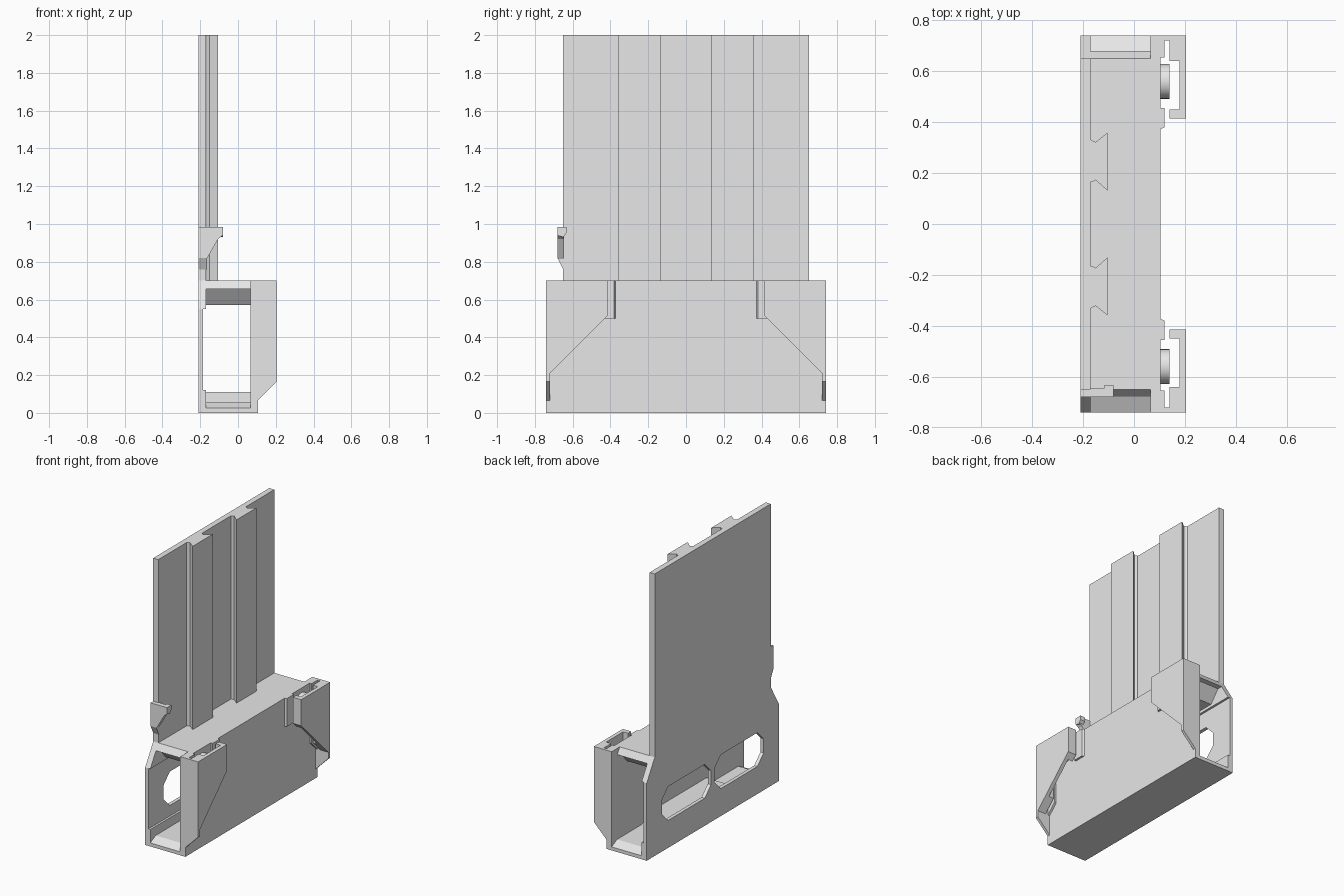
import bpy, bmesh, math
from mathutils import Vector

cube = bpy.data.objects.get("Cube")
if cube:
    bpy.data.objects.remove(cube, do_unlink=True)

grey = bpy.data.materials.new("light_grey")
grey.use_nodes = True
grey.diffuse_color = (0.8, 0.8, 0.8, 1)
grey.node_tree.nodes["Principled BSDF"].inputs["Base Color"].default_value = (0.8, 0.8, 0.8, 1)


def prism(name, outline, axis, lo, hi, cut=None):
    """Extrude a 2D outline along an axis, optionally trimmed by a plane."""
    def place(p, d):
        u, v = p
        return {"x": (d, u, v), "y": (u, d, v), "z": (u, v, d)}[axis]
    bm = bmesh.new()
    a = [bm.verts.new(place(p, lo)) for p in outline]
    b = [bm.verts.new(place(p, hi)) for p in outline]
    bm.faces.new(a)
    bm.faces.new(b)
    n = len(a)
    for i in range(n):
        j = (i + 1) % n
        bm.faces.new((a[i], a[j], b[j], b[i]))
    if cut:
        geom = bm.verts[:] + bm.edges[:] + bm.faces[:]
        bmesh.ops.bisect_plane(bm, geom=geom, plane_co=cut[0], plane_no=cut[1], clear_inner=True)
        bmesh.ops.holes_fill(bm, edges=[e for e in bm.edges if e.is_boundary], sides=0)
    bmesh.ops.recalc_face_normals(bm, faces=bm.faces[:])
    mesh = bpy.data.meshes.new(name)
    bm.to_mesh(mesh)
    bm.free()
    mesh.materials.append(grey)
    obj = bpy.data.objects.new(name, mesh)
    bpy.context.collection.objects.link(obj)
    return obj


def rect(u0, u1, v0, v1):
    return [(u0, v0), (u1, v0), (u1, v1), (u0, v1)]


def symmetric(half):
    """Close a right-hand half outline with its mirror image."""
    return half + [(-u, v) for u, v in reversed(half)]


BACK, FRONT = -0.21, 0.105

# Tall back plate and lower back wall with sloped shoulders
prism("back_plate", rect(-0.65, 0.65, 0.69, 2.0), "x", BACK, -0.17)
wall = prism("back_wall", symmetric([(0.74, 0), (0.74, 0.55), (0.65, 0.70)]), "x", BACK, -0.185)
prism("shoulder_strip", symmetric([(0.74, 0.55), (0.65, 0.70)]), "x", BACK, -0.17)
prism("base_strip", rect(-0.74, 0.74, 0, 0.12), "x", BACK, -0.17)

# Two chamfered slots through the back wall
for side, s in (("left", 1), ("right", -1)):
    c, z, w, h, k = 0.295 * s, 0.315, 0.275, 0.12, 0.07
    octagon = [(c + w, z - h + k), (c + w, z + h - k), (c + w - k, z + h), (c - w + k, z + h),
               (c - w, z + h - k), (c - w, z - h + k), (c - w + k, z - h), (c + w - k, z - h)]
    cutter = prism(f"slot_cutter_{side}", octagon, "x", -0.3, -0.1)
    cutter.hide_render = True
    cutter.hide_set(True)
    mod = wall.modifiers.new("slot", "BOOLEAN")
    mod.operation = "DIFFERENCE"
    mod.solver = "EXACT"
    mod.object = cutter
bpy.context.view_layer.objects.active = wall
wall.select_set(True)
for mod in list(wall.modifiers):
    bpy.ops.object.modifier_apply(modifier=mod.name)
for obj in [o for o in bpy.data.objects if o.name.startswith("slot_cutter")]:
    bpy.data.objects.remove(obj, do_unlink=True)

# Hollow base: floor, roof and front wall
prism("floor", symmetric([(0.74, 0), (0.74, 0.025), (0.68, 0.055), (0.40, 0.055), (0.32, 0.11)]),
      "x", BACK, FRONT)
prism("roof", symmetric([(0.65, 0.70), (0.677, 0.655), (0.64, 0.655), (0.57, 0.57)]),
      "x", BACK, FRONT)
prism("front_wall", rect(-0.74, 0.74, 0, 0.70), "x", 0.065, FRONT)

# Dovetail rails, end clips, guide ribs and round buttons on both sides
rail = [(-0.18, 0.165), (-0.165, 0.165), (-0.15, 0.172), (-0.105, 0.132),
        (-0.105, 0.358), (-0.15, 0.322), (-0.165, 0.328), (-0.18, 0.34)]
clip = [(0.075, 0.74), (0.20, 0.74), (0.205, 0.735), (0.205, 0.415), (0.14, 0.415), (0.14, 0.45),
        (0.178, 0.45), (0.178, 0.64), (0.14, 0.64), (0.14, 0.72), (0.12, 0.72), (0.12, 0.655),
        (0.075, 0.655)]
flange = [(0.08, 0.065), (FRONT, 0.065), (0.205, 0.165), (0.205, 0.70), (0.08, 0.70)]
for side, s in (("left", 1), ("right", -1)):
    prism(f"rail_{side}", [(x, y * s) for x, y in rail], "z", 0.69, 2.0)
    prism(f"clip_{side}", [(x, y * s) for x, y in clip], "z", 0.05, 0.70,
          cut=(Vector((0, 0.73 * s, 0.2)), Vector((0, s, 1)).normalized()))
    prism(f"clip_flange_{side}", flange, "y", 0.72 * s, 0.74 * s)
    prism(f"guide_rib_{side}", [(0.10, 0.37 * s), (0.12, 0.38 * s), (0.12, 0.455 * s), (0.10, 0.455 * s)],
          "z", 0.50, 0.70)
    bpy.ops.mesh.primitive_cylinder_add(vertices=32, radius=0.068, depth=0.04,
                                        location=(0.12, 0.56 * s, 0.6),
                                        rotation=(0, math.pi / 2, 0))
    button = bpy.context.object
    button.name = f"button_{side}"
    button.data.materials.append(grey)
    bpy.ops.object.shade_smooth_by_angle()

# Small hook on the front edge of the plate
hook = [(BACK, 0.76), (-0.165, 0.76), (-0.165, 0.815), (-0.105, 0.92), (-0.08, 0.94),
        (-0.08, 0.985), (BACK, 0.985)]
prism("hook_arm", hook, "y", -0.68, -0.645,
      cut=(Vector((0, -0.65, 0.76)), Vector((0, 2, 1)).normalized()))
prism("hook_tip", [(-0.68, 0.94), (-0.65, 0.93), (-0.632, 0.955), (-0.632, 0.985), (-0.68, 0.985)],
      "x", -0.115, -0.08)
